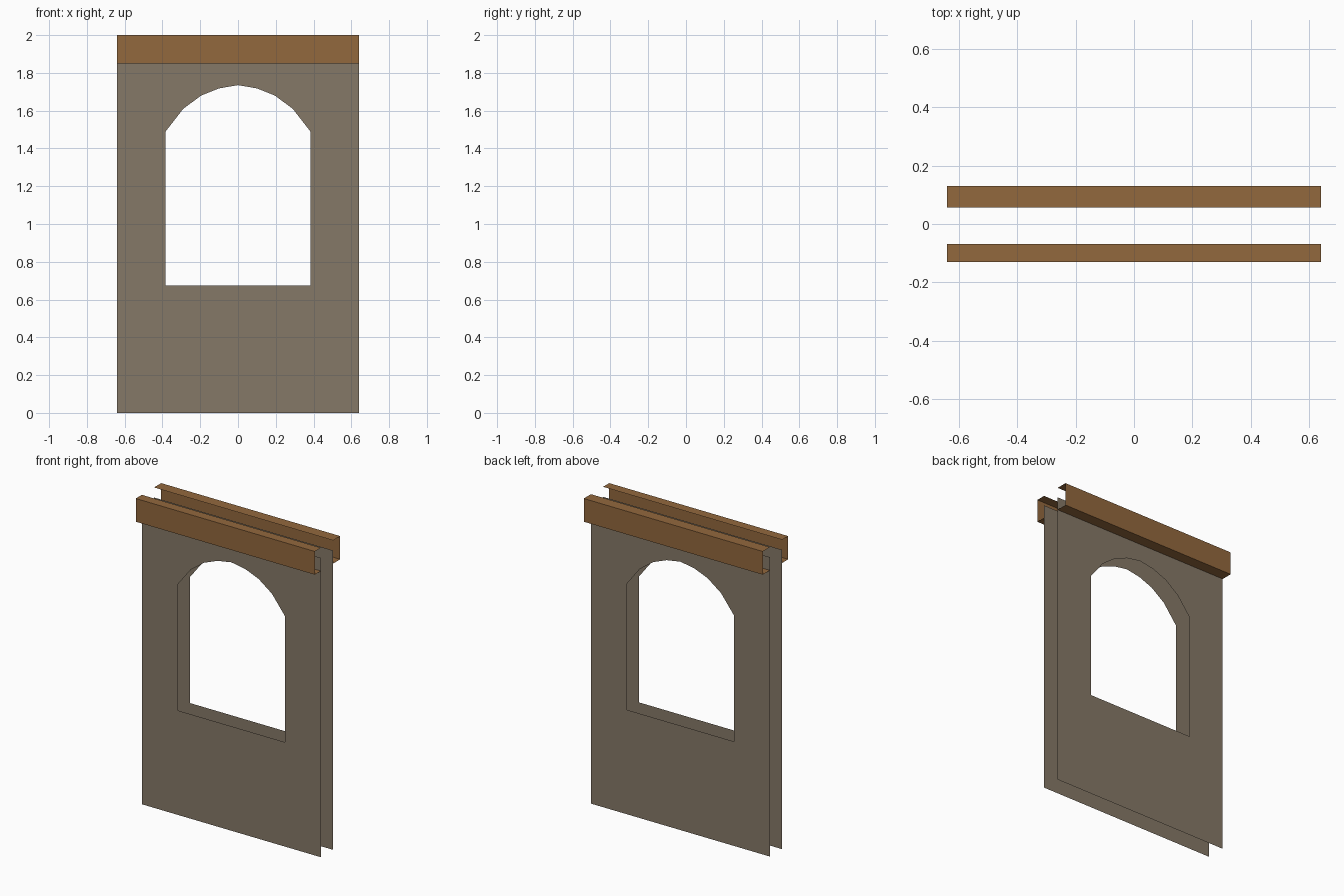
import bpy, bmesh

if "Cube" in bpy.data.objects:
    bpy.data.objects.remove(bpy.data.objects["Cube"])


def material(name, colour):
    m = bpy.data.materials.new(name)
    m.diffuse_color = (*colour, 1)
    m.use_nodes = True
    m.node_tree.nodes["Principled BSDF"].inputs["Base Color"].default_value = m.diffuse_color
    return m


plaster = material("grey_plaster", (0.235, 0.19, 0.137))
wood = material("brown_wood", (0.29, 0.138, 0.047))

HALF = 0.64        # half width of the panel
WALL_TOP = 1.935   # wall sheets end inside the hollow trim


def finish(bm, name, mat):
    mesh = bpy.data.meshes.new(name)
    bm.to_mesh(mesh)
    bm.free()
    mesh.materials.append(mat)
    obj = bpy.data.objects.new(name, mesh)
    bpy.context.collection.objects.link(obj)
    return obj


# Window outline: straight sides with a faceted arch, mirrored about x = 0
half_arch = [(0.383, 0.675), (0.383, 1.49), (0.29, 1.61), (0.195, 1.68), (0.1, 1.718)]
window = half_arch + [(0, 1.735)] + [(-x, z) for x, z in reversed(half_arch)]
outline = [(-HALF, 0), (HALF, 0), (HALF, WALL_TOP), (-HALF, WALL_TOP)]


def wall_sheet(name, y, facing):
    """Single flat sheet with the arched opening, facing -y or +y."""
    bm = bmesh.new()
    edges = []
    for loop in (outline, window):
        verts = [bm.verts.new((x, y, z)) for x, z in loop]
        edges += [bm.edges.new((verts[i - 1], verts[i])) for i in range(len(verts))]
    bmesh.ops.triangle_fill(bm, use_beauty=True, edges=edges)
    bm.normal_update()
    for f in bm.faces:
        if f.normal.y * facing < 0:
            f.normal_flip()
    return finish(bm, name, plaster)


def trim(name, y_in, y_out):
    """Open-ended channel: top, outer face and underside."""
    bm = bmesh.new()
    profile = [(y_in, 1.85), (y_out, 1.85), (y_out, 2.0), (y_in, 2.0)]
    left = [bm.verts.new((-HALF, y, z)) for y, z in profile]
    right = [bm.verts.new((HALF, y, z)) for y, z in profile]
    for i in range(3):
        f = bm.faces.new((left[i], right[i], right[i + 1], left[i + 1]))
        if y_out > 0:
            f.normal_flip()
    bm.normal_update()
    # the profile runs under, out and over, so the -y side needs its winding checked
    if bm.faces[:][1].normal.y * y_out < 0:
        bmesh.ops.reverse_faces(bm, faces=bm.faces[:])
    return finish(bm, name, wood)


wall_sheet("front_wall", -0.068, -1)
wall_sheet("back_wall", 0.057, 1)
trim("front_trim", -0.068, -0.13)
trim("back_trim", 0.057, 0.13)
